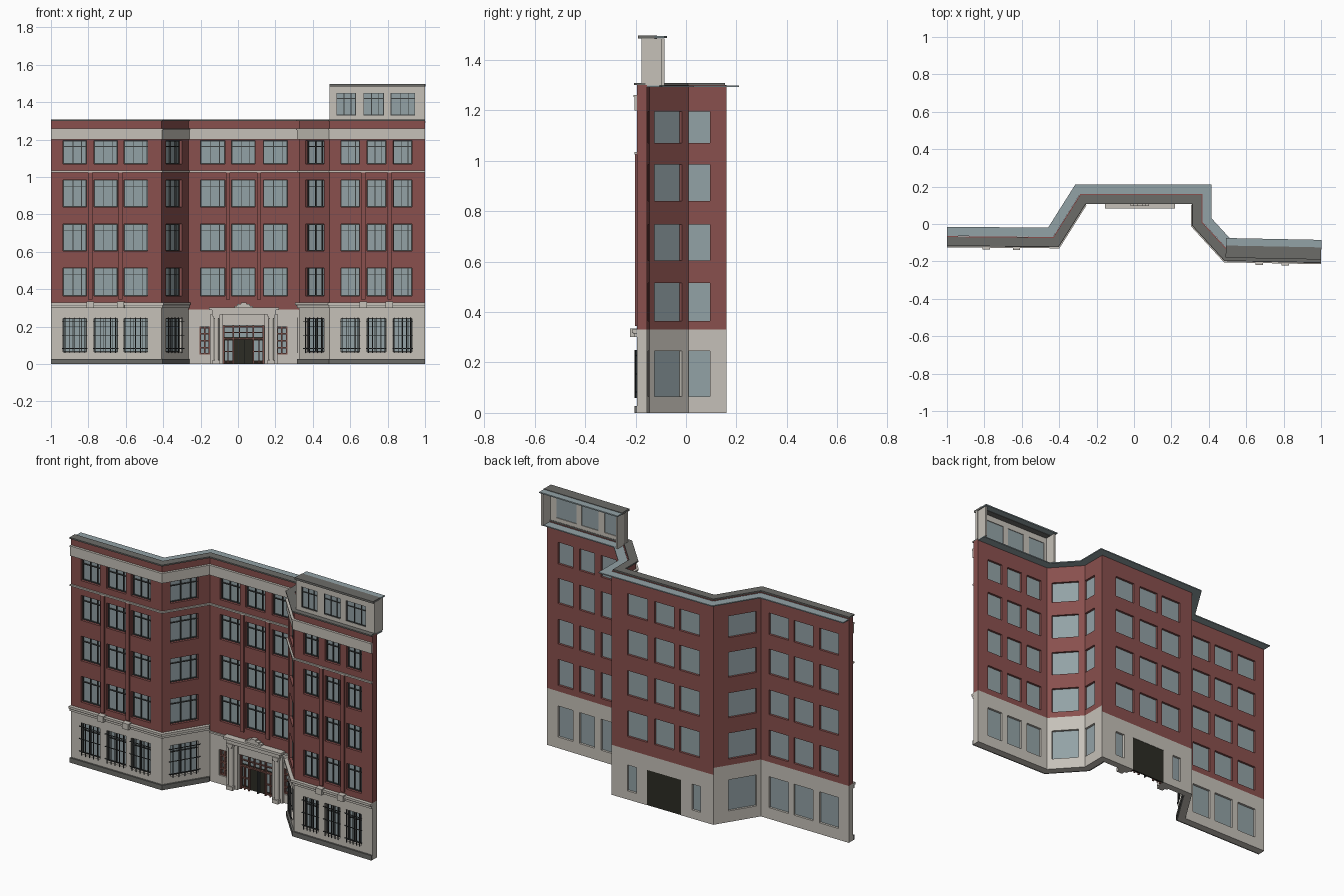
import bpy, bmesh, math
from mathutils import Vector

cube = bpy.data.objects.get("Cube")
if cube:
    bpy.data.objects.remove(cube, do_unlink=True)


def material(name, rgb):
    m = bpy.data.materials.new(name)
    m.use_nodes = True
    m.diffuse_color = (*rgb, 1)
    m.node_tree.nodes["Principled BSDF"].inputs["Base Color"].default_value = (*rgb, 1)
    return m


BRICK = material("red brick", (.25, .08, .075))
STONE = material("pale stone", (.56, .53, .48))
GLASS = material("blue grey glass", (.29, .36, .38))
SLATE = material("dark grey stone", (.15, .15, .14))
IRON = material("dark iron", (.045, .05, .05))
WOOD = material("red brown wood", (.2, .085, .07))
DARK = material("dark doorway", (.025, .025, .018))

# Front line of the folded facade, running from its right end to its left end
PATH = [Vector(p) for p in ((-1, -.105), (-.41, -.11), (-.265, .12), (.325, .12),
                            (.325, -.005), (.49, -.185), (1, -.195))]
RIGHT_WING, RIGHT_BEND, CENTRE, RETURN, LEFT_BEND, LEFT_WING = range(6)
THICK = .04


def axis(s):
    return 1 if s == RETURN else 0


def normal(s):
    d = (PATH[s + 1] - PATH[s]).normalized()
    return Vector((-d.y, d.x))


def spot(s, a, d):
    """Point on wall s at coordinate a, at depth d behind its face."""
    p, q, k = PATH[s], PATH[s + 1], axis(s)
    return p.lerp(q, (a - p[k]) / (q[k] - p[k])) + normal(s) * d


def corner(i, d):
    """Mitred offset of a path point."""
    n0, n1 = normal(max(i - 1, 0)), normal(min(i, len(PATH) - 2))
    return PATH[i] + (n0 + n1) * d / (1 + n0.dot(n1))


def finish(name, bm, mats, fix=True):
    if fix:
        bmesh.ops.recalc_face_normals(bm, faces=bm.faces)
    me = bpy.data.meshes.new(name)
    bm.to_mesh(me)
    bm.free()
    for m in mats:
        me.materials.append(m)
    ob = bpy.data.objects.new(name, me)
    bpy.context.scene.collection.objects.link(ob)
    return ob


def prism(bm, ring, z0, z1):
    lo = [bm.verts.new((p.x, p.y, z0)) for p in ring]
    hi = [bm.verts.new((p.x, p.y, z1)) for p in ring]
    bm.faces.new(lo)
    bm.faces.new(hi)
    for i in range(len(ring)):
        j = (i + 1) % len(ring)
        bm.faces.new((lo[i], lo[j], hi[j], hi[i]))


def boxes(name, mat, items):
    bm = bmesh.new()
    for s, a0, a1, d0, d1, z0, z1 in items:
        prism(bm, [spot(s, a0, d0), spot(s, a1, d0), spot(s, a1, d1), spot(s, a0, d1)], z0, z1)
    return finish(name, bm, [mat])


def strip(name, mat, d0, d1, z0, z1, first=0, last=5):
    """Moulding that follows the facade over a run of walls."""
    ids = range(first, last + 2)
    bm = bmesh.new()
    prism(bm, [corner(i, d0) for i in ids] + [corner(i, d1) for i in reversed(ids)], z0, z1)
    return finish(name, bm, [mat])


def sheet(name, walls, holes, z0, z1, depth, thick, breaks, rule, mats):
    """Wall with openings: a grid without its window cells, then thickened."""
    bm = bmesh.new()
    zs = sorted({z0, z1, *breaks, *(z for h in holes for z in h[3:5])})
    for s in walls:
        k = axis(s)
        mine = [h for h in holes if h[0] == s]
        ends = [PATH[s][k], PATH[s + 1][k]]
        us = sorted({*ends, *(u for h in mine for u in h[1:3])}, reverse=ends[0] > ends[1])
        for a, b in zip(us, us[1:]):
            for lo, hi in zip(zs, zs[1:]):
                u, z = (a + b) / 2, (lo + hi) / 2
                if any(h[1] < u < h[2] and h[3] < z < h[4] for h in mine):
                    continue
                p, q = spot(s, a, depth), spot(s, b, depth)
                f = bm.faces.new([bm.verts.new((v.x, v.y, w))
                                  for v, w in ((p, lo), (q, lo), (q, hi), (p, hi))])
                f.material_index = rule(s, z)
    bmesh.ops.remove_doubles(bm, verts=bm.verts, dist=.0005)
    ob = finish(name, bm, mats, False)
    mod = ob.modifiers.new("thickness", "SOLIDIFY")
    mod.thickness, mod.offset, mod.use_even_offset = thick, -1, True


# Window layout: wall -> column ranges, floor -> height ranges
COLUMNS = {
    RIGHT_WING: [(-.935, -.81), (-.77, -.645), (-.61, -.485)],
    RIGHT_BEND: [(-.385, -.30)],
    CENTRE: [(-.2, -.07), (-.035, .09), (.135, .265)],
    RETURN: [(.01, .095)],
    LEFT_BEND: [(.36, .46)],
    LEFT_WING: [(.55, .65), (.69, .79), (.83, .93)],
}
FLOORS = [(.365, .515), (.605, .748), (.84, .985), (1.07, 1.195)]
BASE = (.065, .245)
upper = [(s, a, b, *f) for s, cols in COLUMNS.items() for a, b in cols for f in FLOORS]
lower = [(s, a, b, *BASE) for s, cols in COLUMNS.items() if s != CENTRE for a, b in cols]
side_lights = [(CENTRE, -.205, -.15, .05, .2), (CENTRE, .205, .265, .05, .2)]
door = (CENTRE, -.08, .14, 0, .205)
attic = [(LEFT_WING, a, b, 1.33, 1.45) for a, b in ((.525, .63), (.67, .78), (.815, .945))]

# Main walls
sheet("facade_wall", range(6), upper + lower + side_lights + [door], 0, 1.3, 0, THICK,
      (.29, .33), lambda s, z: int(z < (.29 if s == CENTRE else .33)), [BRICK, STONE])

# Glazing and window bars
boxes("window_glass", GLASS, [(s, a, b, .022, .027, z0, z1)
                              for s, a, b, z0, z1 in upper + lower + side_lights])


def bars(items, ups, acrosses, d0, d1, w, over=0):
    out = []
    for s, a, b, z0, z1 in items:
        k = abs(b - a) / (spot(s, b, 0) - spot(s, a, 0)).length * w
        for t in ups:
            u = a + (b - a) * t
            out.append((s, u - k, u + k, d0, d1, z0 - over, z1 + over))
        for t in acrosses:
            z = z0 + (z1 - z0) * t
            out.append((s, a - over, b + over, d0, d1, z - w, z + w))
    return out


boxes("window_bars", IRON, bars(upper + lower, (.02, .42, .78, .98), (.015, .75, .985), .014, .022, .002))
boxes("window_grilles", IRON, bars(lower, (.08, .29, .5, .71, .92), (.1, .5, .9), -.01, -.006, .0018, .005))
boxes("side_light_frames", WOOD, bars(side_lights, (.06, .5, .94), (.03, .25, .5, .75, .97), .008, .022, .004))

# Brick pilasters between the windows
PIERS = {RIGHT_WING: (-.79, -.628), CENTRE: (-.053, .112), LEFT_WING: (.67, .81)}
boxes("brick_pilasters", BRICK, [(s, x - .011, x + .011, -.01, 0, .345, 1.025)
                                 for s, xs in PIERS.items() for x in xs])
boxes("pilaster_blocks", STONE, [(s, x - .02, x + .02, -.03, 0, .3, .335)
                                 for s, xs in PIERS.items() if s != CENTRE for x in xs])

# Horizontal mouldings
for side, first, last in (("right", RIGHT_WING, RIGHT_BEND), ("left", RETURN, LEFT_WING)):
    strip(side + "_plinth", SLATE, -.01, 0, 0, .028, first, last)
    strip(side + "_cornice_lower", STONE, -.01, 0, .3, .312, first, last)
    strip(side + "_cornice_shadow", SLATE, -.014, 0, .312, .317, first, last)
    strip(side + "_cornice_upper", STONE, -.02, 0, .317, .33, first, last)
strip("upper_string_course", STONE, -.01, 0, 1.025, 1.034)
strip("frieze", STONE, -.009, 0, 1.2, 1.252)
strip("frieze_cap", STONE, -.014, 0, 1.252, 1.26)
strip("coping", SLATE, -.012, .035, 1.3, 1.308)
strip("roof_edge", GLASS, .0405, .09, 1.292, 1.298)

# Attic room, open at the back
sheet("attic_front", [LEFT_WING], attic, 1.308, 1.485, .018, .015, (), lambda s, z: 0, [STONE])
boxes("attic_sides", STONE, [(LEFT_WING, a, a + .012, .018, .1, 1.298, 1.485) for a in (.496, .984)])
boxes("attic_glass", GLASS, [(s, a, b, .025, .029, z0, z1) for s, a, b, z0, z1 in attic])
boxes("attic_bars", IRON, bars(attic, (.02, .4, .75, .98), (.015, .75, .985), .02, .025, .002))
boxes("attic_coping", SLATE, [(LEFT_WING, .49, 1, .005, .07, 1.485, 1.497)])
boxes("attic_roof", GLASS, [(LEFT_WING, .49, 1, .07, .11, 1.487, 1.494)])

# Entrance doors
boxes("door_backing", DARK, [(CENTRE, -.08, .14, .03, .038, 0, .205)])
boxes("door_glass", GLASS, [(CENTRE, -.08, .14, .024, .03, .145, .205),
                            (CENTRE, -.07, -.025, .024, .03, .02, .125),
                            (CENTRE, .085, .13, .024, .03, .02, .125)])
boxes("door_frame", WOOD,
      bars([door], (.02, .25, .73, .98), (.66, .98), .012, .024, .004)
      + bars([(CENTRE, -.08, .14, .135, .205)], (.4, .58), (.5,), .014, .024, .0025)
      + bars([(CENTRE, -.08, -.025, 0, .135), (CENTRE, .085, .14, 0, .135)], (.5,), (.08, .5), .014, .024, .003))
boxes("door_leaf", IRON, [(CENTRE, .032, .036, .01, .03, 0, .13)])

# Entrance porch
COLS = (-.115, .178)
bm = bmesh.new()
for x in COLS:
    ring = [Vector((x + .014 * math.cos(math.tau * i / 16), .103 + .014 * math.sin(math.tau * i / 16)))
            for i in range(16)]
    prism(bm, ring, .02, .255)
porch = finish("porch_columns", bm, [STONE])
bpy.context.view_layer.objects.active = porch
porch.select_set(True)
bpy.ops.object.shade_smooth_by_angle()
boxes("porch_blocks", STONE,
      [(CENTRE, x - w, x + w, -.036, 0, z0, z1) for x in COLS
       for w, z0, z1 in ((.02, 0, .022), (.016, .245, .255), (.02, .255, .268))]
      + [(CENTRE, x - .01, x + .01, -.012, 0, 0, .268) for x in (-.09, -.138, .153, .201)])
boxes("porch_entablature", STONE, [(CENTRE, -.14, .203, -.03, 0, .266, .288),
                                   (CENTRE, -.155, .218, -.038, 0, .288, .302)])
boxes("porch_crest", STONE, [(CENTRE, .03 - w, .03 + w, -.025, 0, z, z + .009)
                             for w, z in ((.05, .302), (.035, .311), (.015, .32))])
boxes("centre_band", STONE, [(CENTRE, -.262, .323, -.008, 0, .283, .293)])
